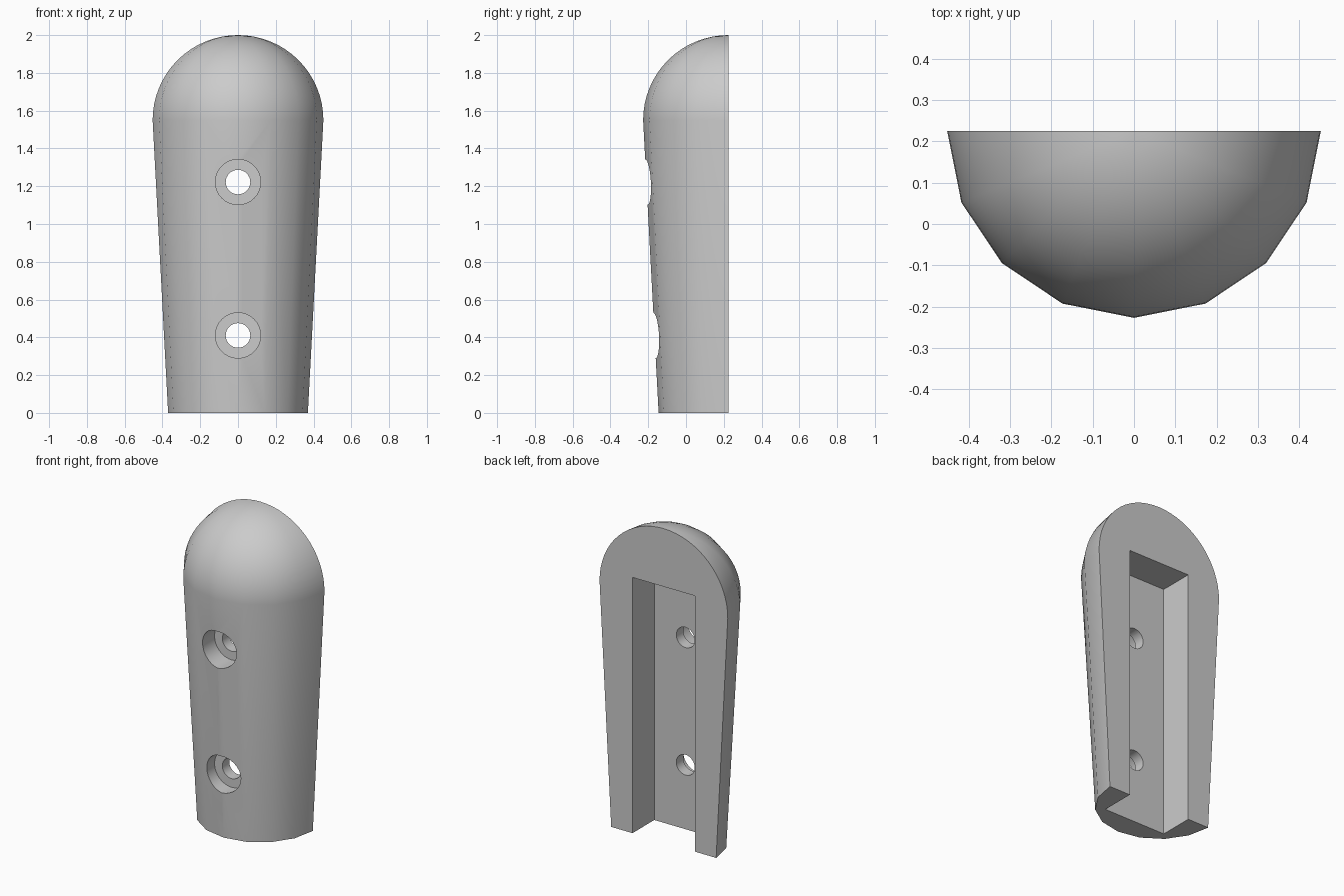
import bpy, bmesh, math
from mathutils import Matrix, Vector

BACK = 0.225          # flat mounting face
R_BASE, R_TOP = 0.37, 0.452
Z_DOME = 1.55
SIDES, RINGS = 8, 16  # half-round sides, dome rings

cube = bpy.data.objects.get("Cube")
if cube:
    bpy.data.objects.remove(cube, do_unlink=True)

grey = bpy.data.materials.new("plain_grey")
grey.use_nodes = True
colour = (0.6, 0.6, 0.6, 1)
grey.diffuse_color = colour
grey.node_tree.nodes["Principled BSDF"].inputs["Base Color"].default_value = colour


def make_object(name, bm):
    bmesh.ops.recalc_face_normals(bm, faces=bm.faces)
    mesh = bpy.data.meshes.new(name)
    bm.to_mesh(mesh)
    bm.free()
    mesh.materials.append(grey)
    obj = bpy.data.objects.new(name, mesh)
    bpy.context.collection.objects.link(obj)
    return obj


def half_round_body():
    """Tapered half column with a quarter-sphere dome."""
    bm = bmesh.new()
    profile = [(R_BASE, 0)]
    for i in range(RINGS):
        a = math.pi / 2 * i / RINGS
        profile.append((R_TOP * math.cos(a), Z_DOME + (2 - Z_DOME) * math.sin(a)))
    rings = []
    for r, z in profile:
        angles = [math.pi * k / SIDES for k in range(SIDES + 1)]
        rings.append([bm.verts.new((r * math.cos(a), BACK - r * math.sin(a), z))
                      for a in angles])
    apex = bm.verts.new((0, BACK, 2))
    for low, high in zip(rings, rings[1:]):
        for k in range(SIDES):
            bm.faces.new((low[k], low[k + 1], high[k + 1], high[k]))
    for k in range(SIDES):
        bm.faces.new((rings[-1][k], rings[-1][k + 1], apex))
    bm.faces.new(rings[0])
    bm.faces.new([r[0] for r in rings] + [apex] + [r[-1] for r in reversed(rings)])
    return make_object("half_round_body", bm)


def box_cutter(name, low, high):
    bm = bmesh.new()
    low, high = Vector(low), Vector(high)
    bmesh.ops.create_cube(bm, size=1, matrix=Matrix.Translation((low + high) / 2)
                          @ Matrix.Diagonal((*(high - low), 1)))
    return make_object(name, bm)


def hole_cutter(name, radius, y0, y1, z):
    bm = bmesh.new()
    place = Matrix.Translation((0, (y0 + y1) / 2, z)) @ Matrix.Rotation(math.pi / 2, 4, "X")
    bmesh.ops.create_cone(bm, cap_ends=True, segments=32, radius1=radius,
                          radius2=radius, depth=y1 - y0, matrix=place)
    return make_object(name, bm)


body = half_round_body()

# Rear channel, then a counterbored screw hole at each height
cutters = [box_cutter("channel_cutter", (-0.22, 0.005, -0.2), (0.22, 0.5, 1.63))]
for z in (0.41, 1.222):
    cutters.append(hole_cutter("counterbore_cutter", 0.12, -0.5, -0.065, z))
    cutters.append(hole_cutter("screw_hole_cutter", 0.065, -0.4, 0.1, z))

bpy.context.view_layer.objects.active = body
for cutter in cutters:
    cutter.hide_render = True
    cut = body.modifiers.new("cut", "BOOLEAN")
    cut.operation, cut.solver, cut.object = "DIFFERENCE", "EXACT", cutter
    bpy.ops.object.modifier_apply(modifier=cut.name)
    bpy.data.objects.remove(cutter, do_unlink=True)

# Soft shading on the round front, crisp rims and channel edges
bpy.ops.object.select_all(action="DESELECT")
body.select_set(True)
bpy.ops.object.shade_smooth_by_angle(angle=math.radians(30))
